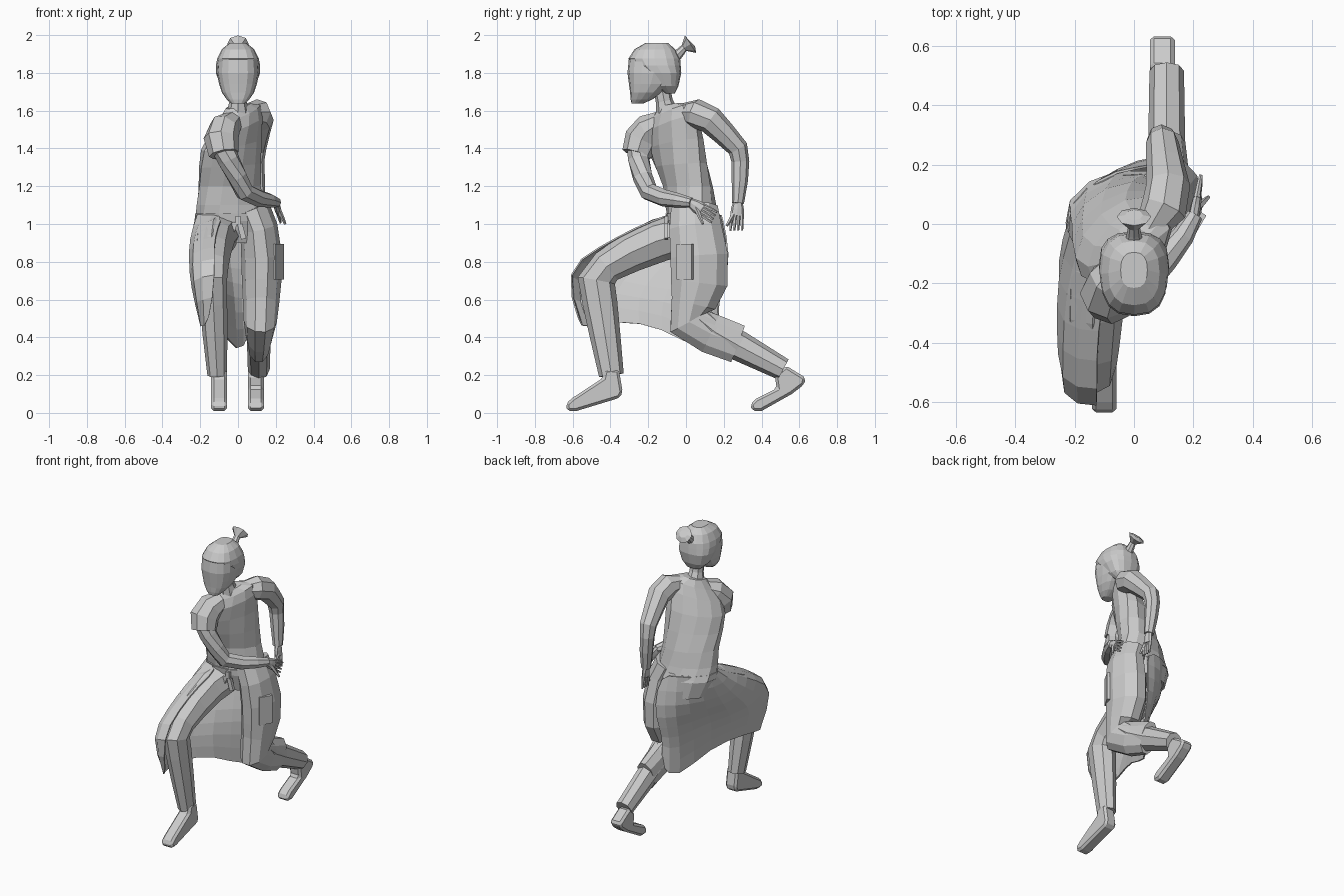
import bpy, bmesh
from math import sin, cos, pi, radians, copysign
from mathutils import Vector as V, Matrix


def finish(name, bm):
    bmesh.ops.recalc_face_normals(bm, faces=bm.faces)
    me = bpy.data.meshes.new(name)
    bm.to_mesh(me)
    bm.free()
    ob = bpy.data.objects.new(name, me)
    bpy.context.collection.objects.link(ob)
    return ob


def loft(name, rings, n, square=1.0):
    """Skin rings given as (centre, half-axis u, half-axis v); square < 1 boxes them."""
    def s(a):
        return copysign(abs(a) ** square, a)
    bm = bmesh.new()
    loops = [[bm.verts.new(c + u * s(cos(2 * pi * i / n)) + v * s(sin(2 * pi * i / n)))
              for i in range(n)] for c, u, v in rings]
    for a, b in zip(loops, loops[1:]):
        for i in range(n):
            bm.faces.new((a[i], a[(i + 1) % n], b[(i + 1) % n], b[i]))
    bm.faces.new(loops[0])
    bm.faces.new(loops[-1])
    return finish(name, bm)


def tube(name, pts, n=8, side=(1, 0, 0)):
    """Limb along a path; each point is x, y, z, width[, depth]."""
    ps = [V(p[:3]) for p in pts]
    rings = []
    for i, p in enumerate(pts):
        t = (ps[min(i + 1, len(ps) - 1)] - ps[max(i - 1, 0)]).normalized()
        u = V(side) - t * t.dot(V(side))
        u.normalize()
        rings.append((ps[i], u * p[3], t.cross(u) * p[-1]))
    return loft(name, rings, n)


def stack(name, rows, n=12, square=1.0):
    """Body rings: x, y, z, half width, half depth, yaw, roll."""
    rings = []
    for x, y, z, w, d, yaw, roll in rows:
        m = Matrix.Rotation(radians(yaw), 3, 'Z') @ Matrix.Rotation(radians(-roll), 3, 'Y')
        rings.append((V((x, y, z)), m @ V((w, 0, 0)), m @ V((0, d, 0))))
    return loft(name, rings, n, square)


def shoe(name, x, profile, w=0.042):
    bm = bmesh.new()
    f = bm.faces.new([bm.verts.new((x - w, y, z)) for y, z in profile])
    r = bmesh.ops.extrude_face_region(bm, geom=[f])
    bmesh.ops.translate(bm, vec=(2 * w, 0, 0),
                        verts=[v for v in r['geom'] if isinstance(v, bmesh.types.BMVert)])
    ob = finish(name, bm)
    b = ob.modifiers.new("bevel", 'BEVEL')
    b.width, b.segments = 0.014, 1
    return ob


def hand(name, wrist, tip, spread, thumb):
    """Palm, four fingers fanned along spread, and a thumb."""
    a, b, s = V(wrist), V(tip), V(spread).normalized()
    mid = a.lerp(b, 0.5)
    tube(name + "_palm", [(*a, .024, .018), (*a.lerp(b, .25), .034, .018), (*mid, .036, .015)], 8, s)
    for i in range(4):
        k = (i - 1.5) * 0.019
        p, q = mid + s * k * .9 - (b - a) * .06, b + s * k * 1.1
        tube(f"{name}_finger_{i + 1}", [(*p, .01), (*p.lerp(q, .55), .009), (*q, .006)], 5, s)
    p, q = a.lerp(b, .2), V(thumb)
    tube(name + "_thumb", [(*p, .014), (*p.lerp(q, .6), .011), (*q, .007)], 5, s)


# Head, hair and topknot
stack("head", [(0, -.258, 1.637, .035, .03, 0, 0), (0, -.235, 1.66, .06, .058, 0, 0),
               (0, -.212, 1.695, .085, .084, 0, 0), (0, -.187, 1.74, .1, .115, 0, 0),
               (0, -.172, 1.8, .112, .138, 0, 0), (0, -.17, 1.87, .107, .133, 0, 0),
               (0, -.165, 1.92, .085, .108, 0, 0), (0, -.16, 1.95, .05, .06, 0, 0)], 16, .8)
stack("hair", [(0, -.085, 1.69, .05, .025, 0, 0), (0, -.11, 1.73, .092, .07, 0, 0),
               (0, -.13, 1.8, .117, .105, 0, 0), (0, -.155, 1.84, .117, .127, 0, 0),
               (0, -.168, 1.875, .11, .137, 0, 0), (0, -.165, 1.925, .086, .108, 0, 0),
               (0, -.155, 1.958, .045, .06, 0, 0)], 16, .8)
tube("topknot", [(0, -.06, 1.88, .03), (0, -.03, 1.91, .024), (0, -.01, 1.932, .02),
                 (0, .024, 1.952, .058, .055), (0, .03, 1.958, .03, .025)], 8)
tube("neck", [(0, -.13, 1.73, .045), (0, -.115, 1.65, .045), (0, -.09, 1.55, .07)], 8)

# Twisted tunic body
stack("torso", [(-.02, .06, .9, .16, .12, 10, 0), (-.03, .04, 1.02, .2, .138, 10, 0),
                (-.038, .025, 1.1, .19, .128, 18, 0), (-.044, .01, 1.2, .177, .12, 25, 0),
                (-.042, -.025, 1.31, .182, .12, 33, 4), (-.036, -.055, 1.42, .188, .115, 40, 10),
                (-.012, -.075, 1.52, .182, .1, 44, 18), (.005, -.075, 1.585, .15, .078, 45, 20),
                (.0, -.085, 1.625, .075, .055, 45, 12)])
stack("belt", [(-.03, .04, 1.015, .203, .141, 10, 0), (-.034, .03, 1.055, .199, .136, 14, 0)])
for i, (x, z, r) in enumerate(((-.03, .97, 20), (.02, .96, -15), (0, 1.02, 0))):
    bpy.ops.mesh.primitive_cube_add(size=1, location=(x, -.105, z), rotation=(0, radians(r), 0))
    bpy.context.object.name = f"belt_tie_{i + 1}"
    bpy.context.object.scale = (.028, .02, .08 if i < 2 else .045)

# Left arm swings back, right arm crosses the body
tube("left_arm", [(.05, -.02, 1.59, .05), (.1, .05, 1.585, .078), (.115, .13, 1.55, .074),
                  (.105, .2, 1.48, .064), (.095, .275, 1.4, .055), (.092, .288, 1.33, .047),
                  (.1, .285, 1.23, .043), (.11, .275, 1.11, .032)])
hand("left_hand", (.11, .275, 1.12), (.125, .265, .965), (0, 1, 0), (.13, .215, .99))
tube("right_sleeve", [(-.03, -.13, 1.54, .06), (-.07, -.19, 1.505, .085), (-.09, -.235, 1.45, .092),
                      (-.075, -.26, 1.37, .08)])
tube("right_arm", [(-.09, -.245, 1.44, .07), (-.05, -.25, 1.34, .058), (-.005, -.23, 1.25, .053),
                   (.035, -.195, 1.17, .05), (.105, -.115, 1.137, .046), (.165, -.04, 1.125, .038),
                   (.205, .03, 1.113, .027)], 8, (0, 0, 1))
hand("right_hand", (.2, .02, 1.115), (.225, .15, 1.035), (0, .5, 1), (.25, .09, 1.0))

# Trouser legs and shoes
tube("right_trouser", [(-.09, .02, .96, .11), (-.13, -.14, .915, .115), (-.14, -.29, .85, .105),
                       (-.14, -.42, .775, .09), (-.138, -.475, .7, .08, .1), (-.13, -.455, .58, .073, .092),
                       (-.122, -.43, .42, .066, .082), (-.11, -.395, .2, .052, .066)])
tube("left_trouser", [(.12, .04, .52, .075), (.115, .15, .43, .072), (.11, .28, .355, .062, .08),
                      (.11, .515, .23, .058, .06)])
shoe("right_shoe", -.1, [(-.43, .23), (-.44, .185), (-.6, .08), (-.635, .05), (-.63, .01), (-.58, .01),
                         (-.35, .08), (-.335, .11), (-.355, .23)])
shoe("left_shoe", .095, [(.53, .25), (.635, .185), (.625, .15), (.56, .1), (.4, .01), (.35, .01),
                         (.34, .045), (.37, .075), (.48, .13), (.47, .2)])

# Long coat: left panel wraps the bent rear leg
tube("left_coat_panel", [(.07, .045, 1.08, .1, .13), (.11, .05, .98, .1, .145), (.125, .07, .83, .108, .16),
                         (.125, .07, .69, .104, .158), (.122, .04, .58, .096, .125),
                         (.118, .015, .485, .088, .118), (.113, .13, .42, .074, .112),
                         (.11, .275, .365, .06, .108)], 10)
bpy.ops.mesh.primitive_cube_add(size=1, location=(.212, -.005, .8), rotation=(0, 0, radians(-30)))
bpy.context.object.name = "pocket"
bpy.context.object.scale = (.02, .09, .19)

# Right panel drapes over the front thigh, tucks under it and trails behind
columns = [
    [(-.07, -.1, 1.05), (-.11, -.26, .99), (-.13, -.46, .88), (-.12, -.66, .76), (-.15, -.56, .46)],
    [(-.2, -.08, 1.05), (-.25, -.25, .96), (-.26, -.45, .86), (-.27, -.66, .74), (-.21, -.55, .45)],
    [(-.24, .0, 1.05), (-.28, -.12, .88), (-.27, -.29, .74), (-.25, -.39, .62), (-.2, -.36, .49)],
    [(-.18, .11, 1.05), (-.19, .06, .85), (-.13, -.05, .72), (-.1, -.13, .6), (-.09, -.13, .46)],
    [(-.06, .19, 1.05), (-.05, .22, .85), (-.03, .17, .68), (-.02, .13, .52), (-.01, .11, .3)],
    [(.06, .19, 1.05), (.08, .24, .83), (.06, .2, .67), (.06, .16, .55), (.06, .2, .4)]]
bm = bmesh.new()
grid = [[bm.verts.new(p) for p in col] for col in columns]
for a, b in zip(grid, grid[1:]):
    for j in range(len(a) - 1):
        bm.faces.new((a[j], a[j + 1], b[j + 1], b[j]))
skirt = finish("right_coat_panel", bm)
skirt.modifiers.new("drape", 'SUBSURF').levels = 1
skirt.modifiers["drape"].render_levels = 1
skirt.modifiers.new("cloth", 'SOLIDIFY').thickness = .008
